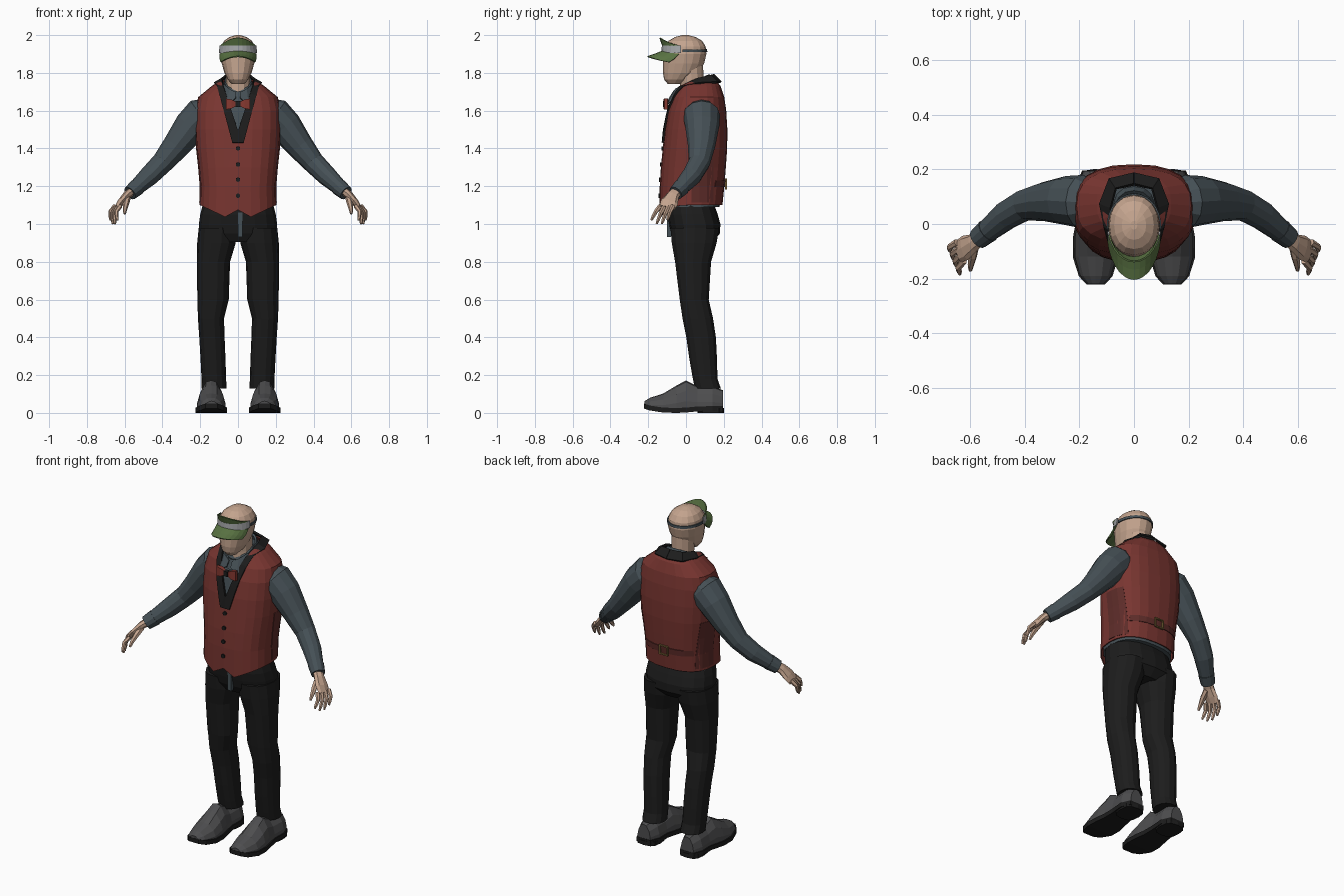
import bpy, bmesh, math
from mathutils import Vector
from mathutils.bvhtree import BVHTree

if "Cube" in bpy.data.objects:
    bpy.data.objects.remove(bpy.data.objects["Cube"])

COLORS = {"vest": (.19, .036, .03), "vest_dark": (.11, .025, .022), "slate": (.06, .08, .092),
          "black": (.012, .012, .012), "skin": (.55, .37, .27), "green": (.10, .17, .055),
          "shoe": (.075, .075, .078), "band": (.38, .39, .40), "brass": (.2, .13, .04), "bow": (.24, .04, .03)}
MATS = {}
for key, c in COLORS.items():
    MATS[key] = bpy.data.materials.new(key)
    MATS[key].diffuse_color = (*c, 1)


def finish(name, bm, color, mirror=False, thick=0):
    bmesh.ops.recalc_face_normals(bm, faces=bm.faces)
    me = bpy.data.meshes.new(name)
    bm.to_mesh(me)
    bm.free()
    ob = bpy.data.objects.new(name, me)
    bpy.context.collection.objects.link(ob)
    me.materials.append(MATS[color])
    if thick:
        m = ob.modifiers.new("thickness", 'SOLIDIFY')
        m.thickness, m.offset = thick, 0
    if mirror:
        ob.modifiers.new("mirror", 'MIRROR')
    return ob


def skin_rings(rings, closed=True, caps=True):
    """Join successive point rows with faces."""
    bm = bmesh.new()
    rows = [[bm.verts.new(p) for p in r] for r in rings]
    n = len(rows[0])
    for a, b in zip(rows, rows[1:]):
        for i in range(n if closed else n - 1):
            j = (i + 1) % n
            bm.faces.new((a[i], a[j], b[j], b[i]))
    if closed and caps:
        bm.faces.new(rows[0])
        bm.faces.new(rows[-1])
    return bm


def loft(name, rings, color, mirror=False, caps=True):
    return finish(name, skin_rings(rings, True, caps), color, mirror, 0 if caps else .006)


def sheet(name, rows, color, mirror=False, thick=.006):
    return finish(name, skin_rings(rows, False), color, mirror, thick)


def hring(z, rx, y0, y1, cx=0, n=16, p=2.3, slope=0):
    pts = []
    for i in range(n):
        a = math.tau * i / n
        c, s = math.cos(a), math.sin(a)
        y = (y1 - y0) / 2 * math.copysign(abs(s) ** (2 / p), s)
        pts.append(Vector((cx + rx * math.copysign(abs(c) ** (2 / p), c), (y0 + y1) / 2 + y, z + slope * y)))
    return pts


def tube(name, path, color, n=10, mirror=True):
    rings = []
    for i, q in enumerate(path):
        d = Vector(path[min(i + 1, len(path) - 1)][:3]) - Vector(path[max(i - 1, 0)][:3])
        u = d.cross(Vector((0, 1, 0))).normalized()
        v = d.cross(u).normalized()
        rings.append([Vector(q[:3]) + u * q[3] * math.cos(math.tau * k / n) + v * q[-1] * math.sin(math.tau * k / n)
                      for k in range(n)])
    return loft(name, rings, color, mirror)


def box(name, center, size, color, mirror=False):
    bm = bmesh.new()
    bmesh.ops.create_cube(bm, size=1)
    for v in bm.verts:
        v.co = Vector(center) + Vector([a * b for a, b in zip(v.co, size)])
    return finish(name, bm, color, mirror)


# Trousers: pelvis and mirrored legs
loft("trouser_seat", [hring(*r) for r in (
    (1.13, .18, -.1, .14), (1.05, .2, -.1, .168), (1.0, .207, -.092, .182), (.95, .205, -.08, .18),
    (.905, .15, -.055, .14))], "black")
loft("trouser_leg", [hring(z, rx, a, b, cx, 14, 2.2) for z, cx, rx, a, b in (
    (.98, .11, .098, -.085, .178), (.9, .114, .102, -.078, .165), (.8, .13, .088, -.06, .135),
    (.6, .132, .083, -.035, .122), (.5, .143, .069, -.02, .145), (.4, .138, .067, 0, .16),
    (.28, .132, .066, .017, .166), (.18, .128, .065, .035, .168), (.13, .126, .066, .045, .186))], "black", True)
box("fly_flap", (.012, -.09, .995), (.026, .02, .13), "slate")

# Shoes: domed upper, sole and heel
SHOE = ((-.22, .03, .035, .062), (-.19, .056, .025, .08), (-.12, .076, .014, .103), (-.05, .075, .012, .145),
        (0, .066, .014, .172), (.06, .06, .02, .142), (.14, .064, .022, .142), (.195, .042, .022, .12))
DOME = ((-1, 0), (-1, .3), (-.82, .65), (-.4, .95), (.0, 1), (.4, .95), (.82, .65), (1, .3), (1, 0))


def foot_x(y):
    return .142 - .04 * (y + .0) * -.2


loft("shoe_upper", [[Vector((foot_x(y) + w * u, y, lo + (hi - lo) * t)) for u, t in DOME]
                    for y, w, lo, hi in SHOE], "shoe", True)
loft("shoe_sole", [[Vector((foot_x(y) + w * 1.1 * u, y * 1.01, lo + t)) for u, t in
                    ((-1, -.012), (1, -.012), (1, .014), (-1, .014))] for y, w, lo, hi in SHOE], "black", True)
loft("shoe_heel", [hring(z, .066, .06, .202, .142, 12, 3) for z in (0, .025)], "black", True)

# Torso: waistcoat shell with V neck and pointed hem, shirt inside
TORSO = ((1.1, .2, -.137, .19), (1.2, .197, -.136, .2), (1.3, .206, -.13, .208), (1.4, .218, -.12, .215),
         (1.5, .224, -.11, .216), (1.6, .224, -.092, .21), (1.67, .208, -.066, .2), (1.73, .135, -.035, .18),
         (1.76, .09, .01, .155))
bm = skin_rings([hring(*r, n=24, p=2.5) for r in TORSO], True, False)
for v in bm.verts:
    if v.co.z < 1.11 and v.co.y < 0:
        x = abs(v.co.x)
        v.co.z = 1.075 - .6 * x if x < .065 else 1.036 + (x - .065) * .48
surf = BVHTree.FromBMesh(bm)
for s in (1, -1):
    bmesh.ops.bisect_plane(bm, geom=bm.verts[:] + bm.edges[:] + bm.faces[:], plane_co=(0, 0, 1.47),
                           plane_no=(s * .29, 0, -.09))
cut = []
for f in bm.faces:
    c = f.calc_center_median()
    if c.y < .06 and c.z > 1.47 + abs(c.x) * .29 / .09:
        cut.append(f)
bmesh.ops.delete(bm, geom=cut, context='FACES')
finish("waistcoat", bm, "vest", thick=.006)
loft("shirt_body", [hring(z - .01, rx * .94, a + .012, b - .012, n=24, p=2.5) for z, rx, a, b in TORSO], "slate")


def hit(origin, direction, off=.006):
    d = Vector(direction)
    p = surf.ray_cast(Vector(origin), d)[0]
    return p - d * off if p else Vector((origin[0], .03, origin[2]))


def front(x, z, off=.006):
    return hit((x, -1, z), (0, 1, 0), off)


# Lapel trim down the V and round the back of the neck
rows = [[front(0, 1.5), front(0, 1.43)]]
for i in range(7):
    u = i / 6
    rows.append([front(.002 + .073 * u, 1.5 + .225 * u), front(.03 + .08 * u, 1.43 + .3 * u)])
rows += [[Vector(a), Vector(b)] for a, b in (((.085, .06, 1.768), (.125, .075, 1.745)),
                                             ((.066, .13, 1.785), (.09, .165, 1.75)),
                                             ((0, .145, 1.79), (0, .185, 1.75)))]
sheet("lapel_trim", rows, "black", True, .012)

# Front buttons and closing edge
for z in (1.4, 1.315, 1.235, 1.15):
    p = front(0, z, .004)
    loft("waistcoat_button", [[p + Vector((.012 * math.cos(k * math.tau / 10), dy, .012 * math.sin(k * math.tau / 10)))
                               for k in range(10)] for dy in (.006, -.006)], "black")

# Darker side panels, back strap and buckle
sheet("side_panel", [[hit((1, y, z), (-1, 0, 0), .004) for y in (.03, .07, .11, .145)]
                     for z in (1.115, 1.2, 1.3, 1.4)], "vest_dark", True, .004)
sheet("back_strap", [[hit((x, 1, z), (0, -1, 0), .005) for z in (1.195, 1.23)]
                     for x in (0, .04, .08, .12, .16)], "vest_dark", True, .006)
for dx, dz, w, h in ((-.026, 0, .007, .056), (.026, 0, .007, .056), (0, .025, .056, .007), (0, -.025, .056, .007)):
    box("strap_buckle", (dx, .212, 1.212 + dz), (w, .01, h), "brass")

# Sleeves
tube("shirt_sleeve", [(.13, .08, 1.61, .065), (.19, .082, 1.575, .098), (.25, .086, 1.515, .09), (.33, .082, 1.41, .072),
                      (.4, .07, 1.325, .058), (.47, .03, 1.255, .053), (.53, -.02, 1.2, .043),
                      (.56, -.045, 1.173, .038)], "slate", 12)
tube("shirt_cuff", [(.535, -.024, 1.195, .045), (.572, -.055, 1.163, .039)], "slate", 12)

# Hands
tube("palm", [(.555, -.042, 1.18, .024, .028), (.59, -.07, 1.15, .022, .035), (.62, -.088, 1.115, .019, .047),
              (.643, -.1, 1.085, .013, .042)], "skin", 8)
for t in (-1, -.33, .33, 1):
    a = Vector((.637 + .013 * t, -.102 + .034 * t, 1.095))
    b = Vector((.657 + .018 * t, -.142 + .042 * t, .998 + .022 * t * t))
    m = (a + b) / 2 + Vector((.013, 0, .008))
    tube("finger", [(*a, .013), (*m, .0115), (*(m.lerp(b, .6)), .01), (*b, .006)], "skin", 6)
tube("thumb", [(.585, -.08, 1.14, .018), (.592, -.12, 1.11, .016), (.598, -.15, 1.08, .012), (.6, -.17, 1.055, .007)],
     "skin", 6)

# Neck, head
loft("neck", [hring(z, r, c - r, c + r, n=12, p=2) for z, r, c in ((1.64, .07, .035), (1.74, .062, .03), (1.85, .066, .025))],
     "skin")
loft("head", [hring(*r, n=16, p=2.15) for r in (
    (1.74, .032, -.095, -.03), (1.765, .055, -.116, .02), (1.8, .072, -.122, .068), (1.85, .086, -.121, .096),
    (1.9, .094, -.12, .108), (1.94, .09, -.113, .104), (1.97, .073, -.092, .085), (1.99, .045, -.058, .05),
    (2.0, .012, -.02, .012))], "skin")

# Shirt collar (stand and folded fall) and collar points
loft("shirt_collar", [hring(1.70, .088, -.078, .135, slope=.5), hring(1.745, .073, -.062, .122, slope=.5),
                      hring(1.74, .067, -.055, .115, slope=.5)], "slate", caps=False)
sheet("collar_point", [[Vector(p) for p in r] for r in (((.01, -.07, 1.695), (.012, -.088, 1.665)),
      ((.045, -.055, 1.715), (.055, -.095, 1.635)), ((.075, -.01, 1.74), (.088, -.03, 1.69)))], "slate", True)

# Bow tie
box("bow_knot", (0, -.108, 1.635), (.026, .026, .03), "black")
loft("bow_wing", [[Vector((x, -.106 + y * d, 1.635 + z * h)) for y, z in ((-1, -1), (1, -1), (1, 1), (-1, 1))]
                  for x, h, d in ((.008, .011, .008), (.035, .024, .013), (.064, .029, .009))], "bow", True)


# Eyeshade: headband, raised shield, arched brim
def arc(ax, ay, z, a0=-8, a1=90, cy=-.006, bow=0, n=7):
    """Half arc from the side of the head to the centre front."""
    out = []
    for i in range(n):
        a = math.radians(a0 + (a1 - a0) * i / (n - 1))
        out.append(Vector((ax * math.cos(a) if i < n - 1 else 0, cy - ay * math.sin(a), z + bow * math.sin(a) ** 2)))
    return out


sheet("eyeshade_band", [arc(.099, .121, 1.905, 10), arc(.096, .119, 1.945, 10)], "band", True)
sheet("eyeshade_strap", [arc(.097, .116, 1.91, -90, 20, n=9)[:-1], arc(.097, .115, 1.925, -90, 20, n=9)[:-1]],
      "slate", True)
sheet("eyeshade_shield", [arc(.096, .116, 1.94, 15), arc(.094, .132, 1.944, 15, bow=.042)], "green", True)
sheet("eyeshade_brim", [arc(.098, .12, 1.9, 15, bow=.014), arc(.101, .16, 1.872, 20, bow=.026),
                        arc(.1, .198, 1.85, 25, bow=.036)], "green", True)

for m in bpy.data.materials:
    if m.users and not m.is_grease_pencil:
        m.use_nodes = True
        m.node_tree.nodes["Principled BSDF"].inputs["Base Color"].default_value = m.diffuse_color
